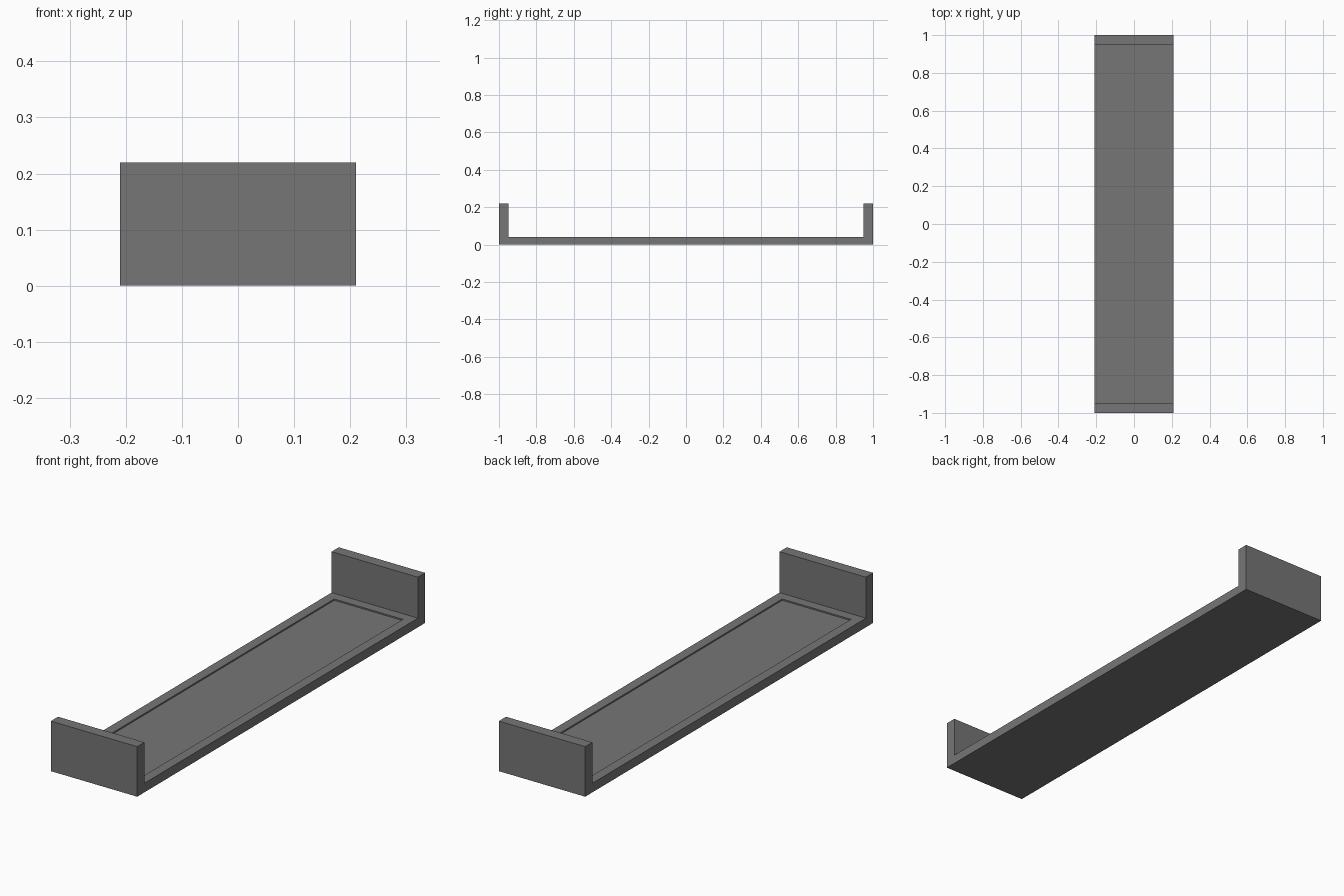
import bpy
import bmesh
from mathutils import Vector

cube = bpy.data.objects.get("Cube")
if cube:
    bpy.data.objects.remove(cube, do_unlink=True)

HALF_W, HALF_L, HEIGHT = 0.21, 1.0, 0.22
FLOOR, WALL = 0.04, 0.05
RIM, RECESS = 0.043, 0.006

grey = bpy.data.materials.new("dark grey")
grey.use_nodes = True
colour = (0.18, 0.18, 0.18, 1)
grey.diffuse_color = colour
grey.node_tree.nodes["Principled BSDF"].inputs["Base Color"].default_value = colour

# U-shaped side profile (y, z), with both end walls
inner = HALF_L - WALL
half = [(HALF_L, 0), (HALF_L, HEIGHT), (inner, HEIGHT), (inner, FLOOR)]
profile = half + [(-y, z) for y, z in reversed(half)]

# Extrude the profile across the width
bm = bmesh.new()
side = bm.faces.new([bm.verts.new((-HALF_W, y, z)) for y, z in profile])
swept = bmesh.ops.extrude_face_region(bm, geom=[side])["geom"]
bmesh.ops.translate(bm, vec=(2 * HALF_W, 0, 0),
                    verts=[g for g in swept if isinstance(g, bmesh.types.BMVert)])
bmesh.ops.recalc_face_normals(bm, faces=bm.faces)

# Shallow recessed panel in the tray floor
floor = [f for f in bm.faces
         if f.normal.z > 0.9 and abs(f.calc_center_median().z - FLOOR) < 0.001]
bmesh.ops.inset_region(bm, faces=floor, thickness=RIM, use_even_offset=True)
walls = bmesh.ops.extrude_face_region(bm, geom=floor)["geom"]
bmesh.ops.delete(bm, geom=floor, context='FACES')
bmesh.ops.translate(bm, vec=Vector((0, 0, -RECESS)),
                    verts=[g for g in walls if isinstance(g, bmesh.types.BMVert)])
bmesh.ops.recalc_face_normals(bm, faces=bm.faces)

mesh = bpy.data.meshes.new("tray")
bm.to_mesh(mesh)
bm.free()
mesh.materials.append(grey)
bpy.context.collection.objects.link(bpy.data.objects.new("tray", mesh))
